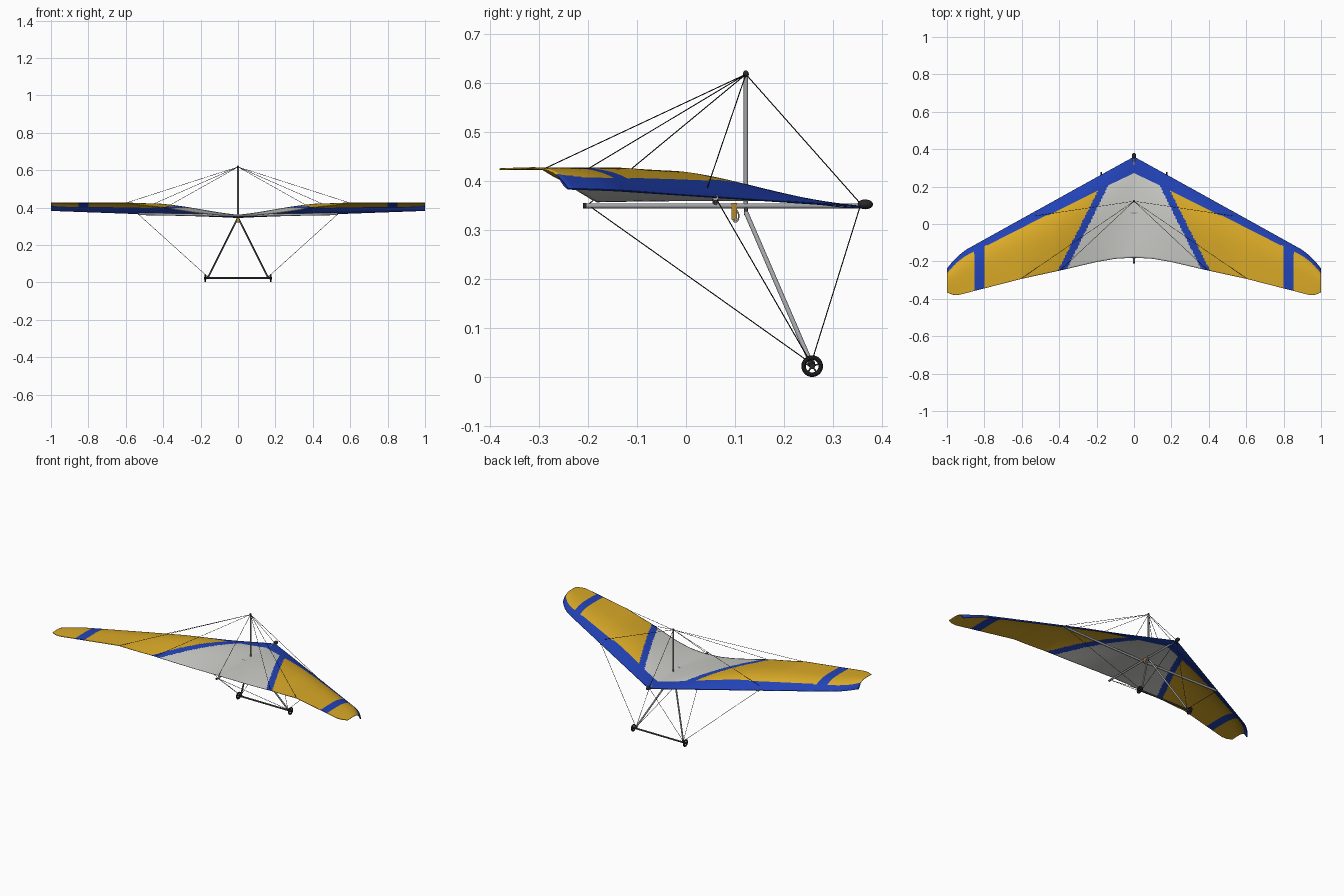
import bpy, bmesh, math
from mathutils import Vector

if "Cube" in bpy.data.objects:
    bpy.data.objects.remove(bpy.data.objects["Cube"])


def material(name, r, g, b):
    m = bpy.data.materials.new(name)
    m.diffuse_color = (r, g, b, 1)
    m.use_nodes = True
    m.node_tree.nodes["Principled BSDF"].inputs["Base Color"].default_value = m.diffuse_color
    return m


YELLOW = material("yellow sail", .70, .40, .02)
BLUE = material("blue sail", .016, .055, .47)
GRAY = material("pale gray sail", .60, .60, .57)
METAL = material("aluminium", .36, .37, .39)
DARK = material("dark rubber", .02, .02, .022)
DARKGRAY = material("dark gray bar", .07, .07, .075)
STRAP = material("gold strap", .45, .25, .03)

# ---- wing shape functions (x is distance from the centre line) ----
TRAIL = [(0, -.18), (.1, -.186), (.2, -.203), (.38, -.245), (.6, -.293),
         (.85, -.357), (.94, -.38), (.97, -.378), (1, -.366)]


def lead_y(x):
    return .36 - .555 * x - (.045 * ((x - .88) / .12) ** 2 if x > .88 else 0)


def trail_y(x):
    for (a, p), (b, q) in zip(TRAIL, TRAIL[1:]):
        if x <= b:
            return p + (q - p) * (x - a) / (b - a)
    return TRAIL[-1][1]


def sail(x, t):
    """Point on the sail at span x, chord fraction t."""
    a = abs(x)
    le, te = lead_y(a), trail_y(a)
    base = .347 + .037 * a
    k = min(a / .42, 1)
    k = k * k * (3 - 2 * k) * .5 + k * .5
    rise = .015 + (.428 - base - .015) * k
    droop = .004 + (.027 * math.sin(math.pi * a / .6) if a < .6 else 0)
    return Vector((x, le + (te - le) * t,
                   base + rise * (1 - (1 - t) ** 5) - droop * t * t))


def band(x):
    return .085 - .06 * abs(x)


def panel_colour(c):
    """Material slot from the place in plan: 0 yellow, 1 blue, 2 gray."""
    a = abs(c.x)
    inner = .13 + (.22 - c.y) * .5
    if lead_y(a) - c.y < band(a):
        return 1
    if a < inner:
        return 2
    if a < inner + .042 or .80 < a < .857:
        return 1
    return 0


def finish(bm, name, mats, angle=40):
    me = bpy.data.meshes.new(name)
    bm.to_mesh(me)
    bm.free()
    ob = bpy.data.objects.new(name, me)
    bpy.context.collection.objects.link(ob)
    for m in mats:
        me.materials.append(m)
    bpy.ops.object.select_all(action='DESELECT')
    ob.select_set(True)
    bpy.context.view_layer.objects.active = ob
    bpy.ops.object.shade_smooth_by_angle(angle=math.radians(angle))
    return ob


def sheet(name, func, nu, nv, mats, rule=None):
    bm = bmesh.new()
    rows = [[bm.verts.new(func(-1 + 2 * i / nu, j / nv)) for j in range(nv + 1)]
            for i in range(nu + 1)]
    for i in range(nu):
        for j in range(nv):
            f = bm.faces.new((rows[i][j], rows[i][j + 1],
                              rows[i + 1][j + 1], rows[i + 1][j]))
            if rule:
                f.material_index = rule(f.calc_center_median())
    return finish(bm, name, mats)


def tube(name, a, b, r, mat, n=12):
    a, b = Vector(a), Vector(b)
    bm = bmesh.new()
    bmesh.ops.create_cone(bm, cap_ends=True, segments=n, radius1=r, radius2=r,
                          depth=(b - a).length)
    ob = finish(bm, name, [mat])
    ob.location = (a + b) / 2
    ob.rotation_euler = (b - a).to_track_quat('Z', 'Y').to_euler()
    return ob


def ball(name, loc, size, mat):
    bm = bmesh.new()
    bmesh.ops.create_uvsphere(bm, u_segments=20, v_segments=12, radius=1)
    bmesh.ops.scale(bm, vec=size, verts=bm.verts)
    ob = finish(bm, name, [mat])
    ob.location = loc
    return ob


def ring(name, loc, major, minor, mat, scale=(1, 1, 1)):
    bpy.ops.mesh.primitive_torus_add(location=loc, rotation=(0, math.pi / 2, 0),
                                     major_radius=major, minor_radius=minor,
                                     major_segments=28, minor_segments=10)
    ob = bpy.context.object
    ob.name = name
    ob.scale = scale
    ob.data.materials.append(mat)
    bpy.ops.object.shade_smooth_by_angle()
    return ob


# ---- sail: one cambered cloth with painted panels ----
cloth = sheet("sail", lambda x, v: sail(x, v ** 1.25), 260, 64,
              [YELLOW, BLUE, GRAY], panel_colour)
solid = cloth.modifiers.new("thickness", 'SOLIDIFY')
solid.thickness = .003
solid.offset = 0


# ---- underside pocket behind the leading edge ----
def pocket(x, v):
    a = abs(x)
    t = band(a) * .8 / (lead_y(a) - trail_y(a))
    p = sail(x, 0).lerp(sail(x, t), 1 - v)
    p.z -= .002 + .004 * math.sin(math.pi * v)
    return p


sheet("leading_edge_pocket", pocket, 100, 6, [BLUE])

# ---- frame ----
KING = Vector((0, .122, .617))
NOSE = Vector((0, .355, .349))
TAIL = Vector((0, -.2, .351))
tube("keel", (0, -.205, .349), (0, .355, .349), .0052, METAL)
tube("keel_end_cap", (0, -.21, .349), (0, -.203, .349), .0058, DARK)
ball("nose_cone", (0, .365, .352), (.012, .016, .010), DARK)
tube("kingpost", (0, .122, .353), KING, .0045, METAL)
ball("kingpost_cap", KING, (.006, .006, .008), DARK)
tube("control_frame_bracket", (0, .122, .33), (0, .122, .352), .004, DARKGRAY)

# ---- control bar and wheels ----
BAR_Y, BAR_Z = .257, .0225
tube("base_bar", (-.175, BAR_Y, BAR_Z), (.175, BAR_Y, BAR_Z), .0048, DARKGRAY)
for s, side in ((-1, "left"), (1, "right")):
    corner = Vector((s * .16, BAR_Y - .002, .028))
    tip = Vector((s * .535, .06, .366))
    tube(side + "_crossbar", (0, .06, .357), tip, .0065, METAL)
    tube(side + "_downtube", (s * .006, .122, .336), corner, .0048, METAL)
    ball(side + "_corner_bracket", corner, (.009, .008, .008), DARK)
    # wheel: tyre, hub and spokes
    wc = Vector((s * .176, BAR_Y, BAR_Z))
    ring(side + "_tyre", wc, .0175, .0046, DARK)
    tube(side + "_hub", wc - Vector((.007, 0, 0)), wc + Vector((.007, 0, 0)), .006, DARK)
    for k in range(5):
        d = math.tau * k / 5 + math.pi / 2
        tube(f"{side}_spoke_{k}", wc,
             wc + Vector((0, math.cos(d), math.sin(d))) * .016, .0017, DARKGRAY, 8)
    # rigging wires
    ends = {"upper_side_wire": (KING, sail(s * .535, .06)),
            "upper_middle_wire": (KING, sail(s * .39, .99)),
            "upper_outer_wire": (KING, sail(s * .6, .99)),
            "lower_side_wire": (corner, tip),
            "lower_nose_wire": (corner, NOSE),
            "lower_tail_wire": (corner, TAIL)}
    for name, (a, b) in ends.items():
        tube(f"{side}_{name}", a, b, .0011, DARK, 6)
tube("upper_nose_wire", KING, NOSE + Vector((0, 0, .005)), .0011, DARK, 6)
tube("upper_tail_wire", KING, TAIL, .0011, DARK, 6)

# ---- hang strap and clip ----
bm = bmesh.new()
bmesh.ops.create_cube(bm, size=1)
bmesh.ops.scale(bm, vec=(.014, .011, .034), verts=bm.verts)
strap = finish(bm, "hang_strap", [STRAP])
strap.location = (0, .098, .338)
ring("hang_clip", (0, .101, .328), .0065, .0014, METAL, (1.7, 1, 1))
